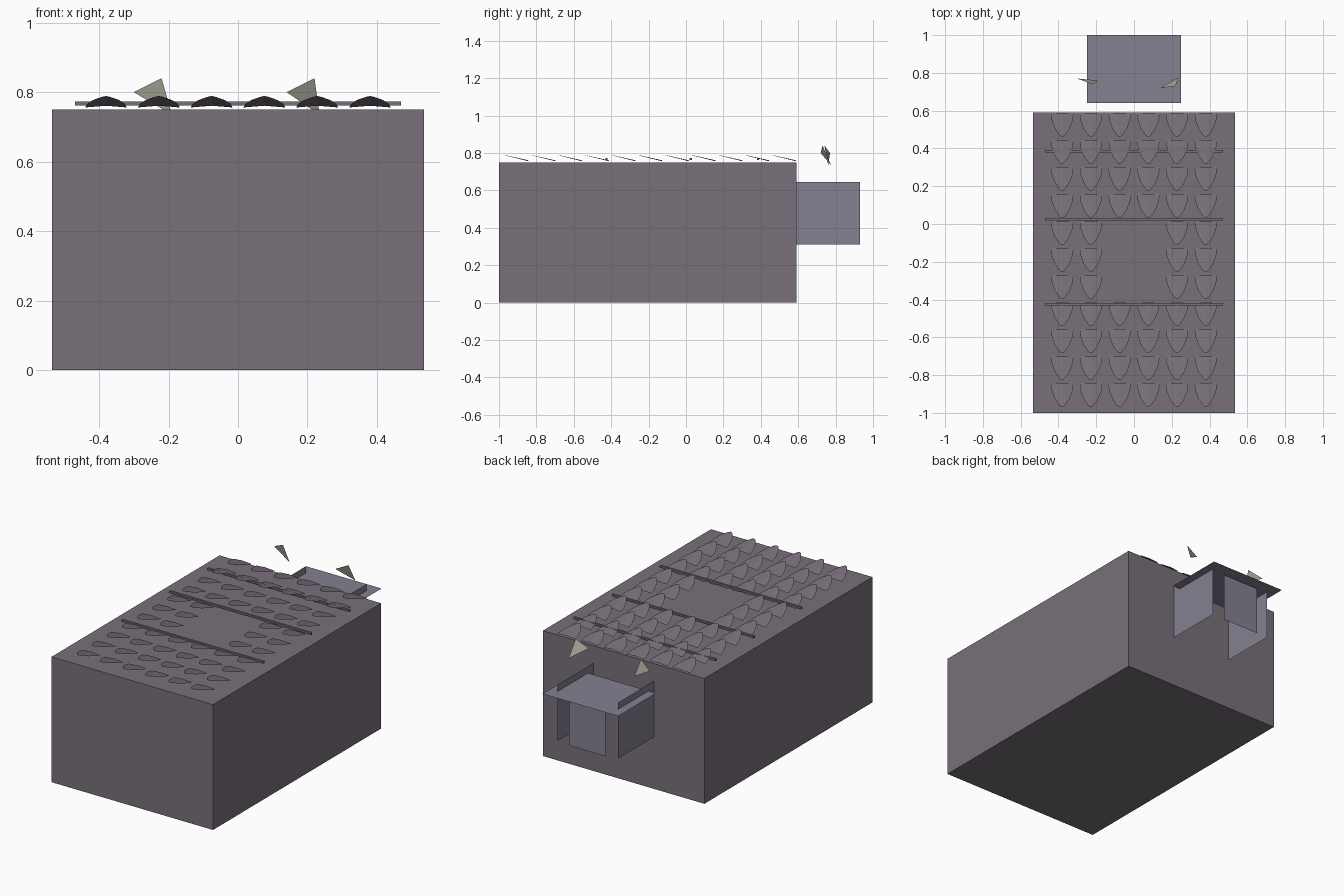
import bpy

if "Cube" in bpy.data.objects:
    bpy.data.objects.remove(bpy.data.objects["Cube"])


def material(name, rgb):
    m = bpy.data.materials.new(name)
    m.diffuse_color = (*rgb, 1)
    m.use_nodes = True
    m.node_tree.nodes["Principled BSDF"].inputs["Base Color"].default_value = m.diffuse_color
    return m


HIDE = material("body_purple_grey", (0.19, 0.16, 0.195))
SLATE = material("slate", (0.23, 0.22, 0.28))
BONE = material("bone", (0.42, 0.41, 0.34))


def mesh_object(name, verts, faces, mat):
    me = bpy.data.meshes.new(name)
    me.from_pydata(verts, [], faces)
    me.update()
    me.materials.append(mat)
    ob = bpy.data.objects.new(name, me)
    bpy.context.collection.objects.link(ob)
    return ob


def box(name, lo, hi, mat):
    v = [(x, y, z) for x in (lo[0], hi[0]) for y in (lo[1], hi[1]) for z in (lo[2], hi[2])]
    f = [(0, 1, 3, 2), (4, 6, 7, 5), (0, 4, 5, 1), (2, 3, 7, 6), (0, 2, 6, 4), (1, 5, 7, 3)]
    return mesh_object(name, v, f, mat)


# Main block body
box("body", (-0.535, -1, 0), (0.535, 0.59, 0.75), HIDE)

# Head made of thin sheets: overhanging top, two sides, narrow face
mesh_object("head_top", [(-0.25, 0.64, 0.605), (0.25, 0.64, 0.605),
                         (0.25, 1, 0.605), (-0.25, 1, 0.605)], [(0, 1, 2, 3)], SLATE)
for side, x in (("left", -0.2), ("right", 0.2)):
    mesh_object("head_side_" + side, [(x, 0.59, 0.31), (x, 0.93, 0.31),
                                      (x, 0.93, 0.645), (x, 0.59, 0.645)], [(0, 1, 2, 3)], SLATE)
mesh_object("head_face", [(-0.12, 0.935, 0.305), (0.12, 0.935, 0.305),
                          (0.12, 0.935, 0.595), (-0.12, 0.935, 0.595)], [(3, 2, 1, 0)], SLATE)

# Tilted triangular ears above the head
mesh_object("ear_right", [(0.14, 0.72, 0.80), (0.22, 0.73, 0.84), (0.235, 0.775, 0.735)],
            [(0, 1, 2)], BONE)
mesh_object("ear_left", [(-0.30, 0.77, 0.80), (-0.22, 0.74, 0.84), (-0.19, 0.76, 0.735)],
            [(0, 1, 2)], BONE)

# Shield-shaped scales in rows, tips lifted; a bare patch in the middle
outline = [(0.06, 0), (0.055, -0.04), (0.038, -0.085), (0.012, -0.122)]
outline += [(-x, y) for x, y in reversed(outline)]
verts, faces = [], []
for row in range(11):
    y0 = 0.588 - row * 0.143
    for col in range(6):
        if row in (4, 5, 6) and col in (2, 3):
            continue
        x0 = (col - 2.5) * 0.152
        n = len(verts)
        verts += [(x0 + x, y0 + y, 0.756 - y * 0.25) for x, y in outline]
        # raised centre ridge
        verts += [(x0, y0, 0.761), (x0, y0 - 0.126, 0.789)]
        faces += [(n + 8, n + 9, n + 3, n + 2, n + 1, n),
                  (n + 9, n + 8, n + 7, n + 6, n + 5, n + 4)]
mesh_object("scales", verts, faces, HIDE)

# Thin straps across the top
for i, y in enumerate((0.385, 0.025, -0.425)):
    box("strap_%d" % (i + 1), (-0.47, y - 0.006, 0.762), (0.47, y + 0.006, 0.773), HIDE)
